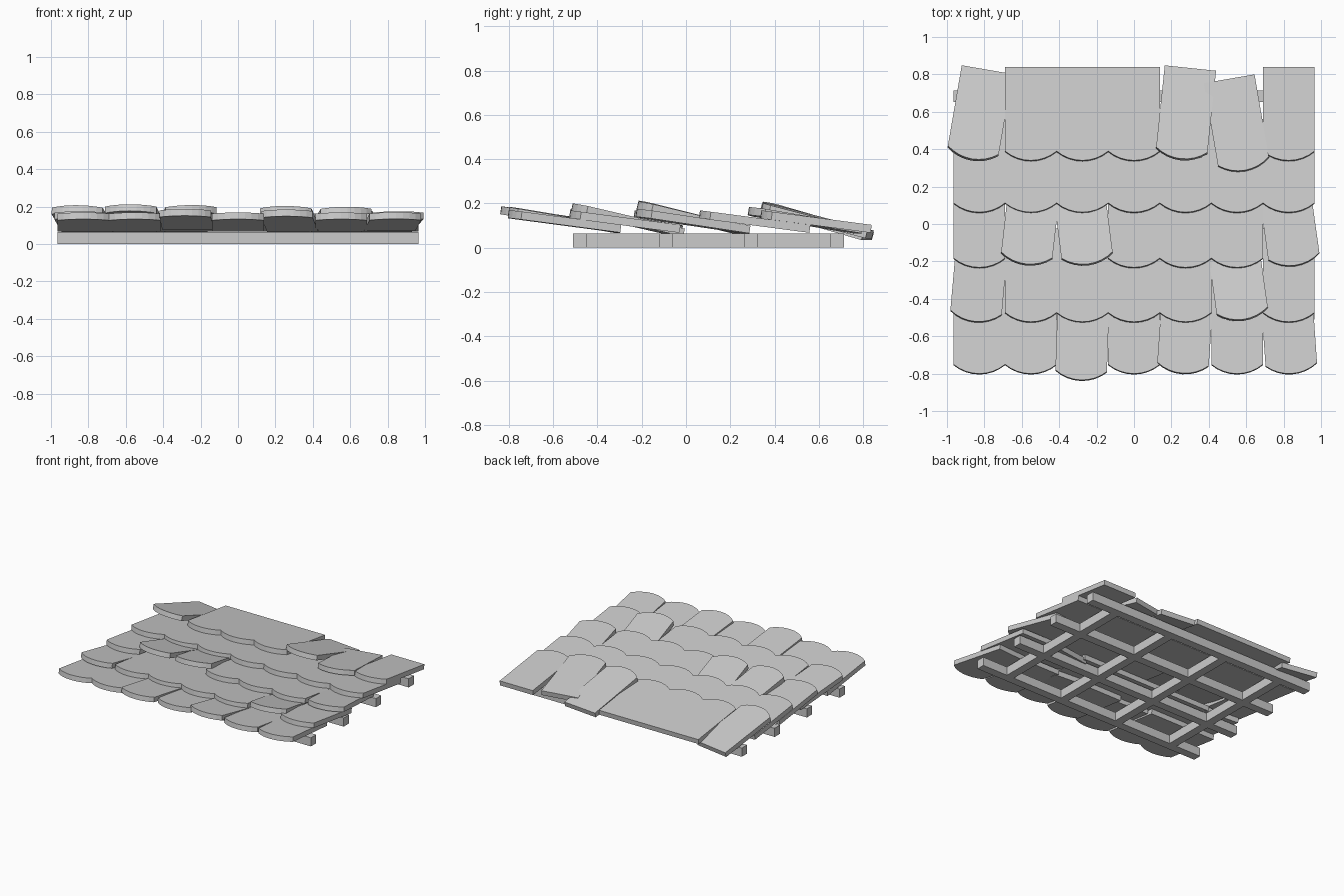
import bpy, bmesh
from math import radians, sin, cos, asin
from mathutils import Matrix, Vector

if "Cube" in bpy.data.objects:
    bpy.data.objects.remove(bpy.data.objects["Cube"])

W, L, T = 0.2757, 0.503, 0.036      # tile width, length, thickness
SAG, SEGS = 0.05, 8                 # scalloped front edge


def make_object(name, bm):
    bmesh.ops.recalc_face_normals(bm, faces=bm.faces)
    mesh = bpy.data.meshes.new(name)
    bm.to_mesh(mesh)
    bm.free()
    obj = bpy.data.objects.new(name, mesh)
    bpy.context.collection.objects.link(obj)
    return obj


# Timber bars of the frame under the tiles
def bar(name, x, y, sx, sy, sz):
    bm = bmesh.new()
    bmesh.ops.create_cube(bm, size=1, matrix=Matrix.Translation((x, y, sz / 2))
                          @ Matrix.Diagonal((sx, sy, sz, 1)))
    return make_object(name, bm)


batten_y = [-0.48, -0.09, 0.293, 0.683]
for i, y in enumerate(batten_y):
    bar(f"batten_{i}", 0, y, 1.93, 0.062, 0.065)
for i, x in enumerate([-0.724, -0.241, 0.241, 0.724]):
    for j in range(3):
        y0, y1 = batten_y[j] + 0.031, batten_y[j + 1] - 0.031
        bar(f"cross_bar_{i}_{j}", x, (y0 + y1) / 2, 0.062, y1 - y0, 0.065)


# Flat tile with a rounded front edge, extruded to thickness
def tile(name, x, y, z, pitch, turn):
    r = ((W / 2) ** 2 + SAG ** 2) / (2 * SAG)
    half = asin(W / 2 / r)
    outline = [(W / 2, L / 2), (-W / 2, L / 2)]
    for k in range(SEGS + 1):
        a = half * (2 * k / SEGS - 1)
        outline.append((r * sin(a), -L / 2 + r - r * cos(a)))
    bm = bmesh.new()
    face = bm.faces.new([bm.verts.new((px, py, -T / 2)) for px, py in outline])
    ext = bmesh.ops.extrude_face_region(bm, geom=[face])
    bmesh.ops.translate(bm, vec=(0, 0, T), verts=[
        v for v in ext["geom"] if isinstance(v, bmesh.types.BMVert)])
    obj = make_object(name, bm)
    obj.matrix_world = (Matrix.Translation(Vector((x, y, z)))
                        @ Matrix.Rotation(radians(turn), 4, 'Z')
                        @ Matrix.Rotation(radians(-pitch), 4, 'X'))
    return obj


# Displaced tiles: (row, column) -> y shift, centre height, pitch, turn
loose = {
    (0, 2): (-0.035, 0.132, 8.5, -2),
    (0, 4): (0, 0.125, 9.5, -4),
    (0, 6): (0, 0.119, 7.5, 4),
    (1, 0): (0, 0.120, 8.5, -5),
    (1, 5): (0.005, 0.125, 13, 8),
    (2, 1): (0.01, 0.134, 14, -6.5),
    (2, 2): (0.01, 0.132, 13.5, 7.3),
    (2, 6): (0.008, 0.120, 8.5, 8),
    (4, 0): (-0.005, 0.121, 16, -9.8),
    (4, 4): (0, 0.123, 14.5, -6),
    (4, 5): (-0.058, 0.124, 9.5, 9.8),
}

# Overlapping courses of tiles
for row, tip in enumerate([-0.803, -0.526, -0.235, 0.06, 0.337]):
    for col in range(7):
        dy, z, pitch, turn = loose.get((row, col), (0, 0.118, 7.5, 0))
        tile(f"tile_{row}_{col}", (col - 3) * W, tip + 0.25 + dy, z, pitch, turn)
